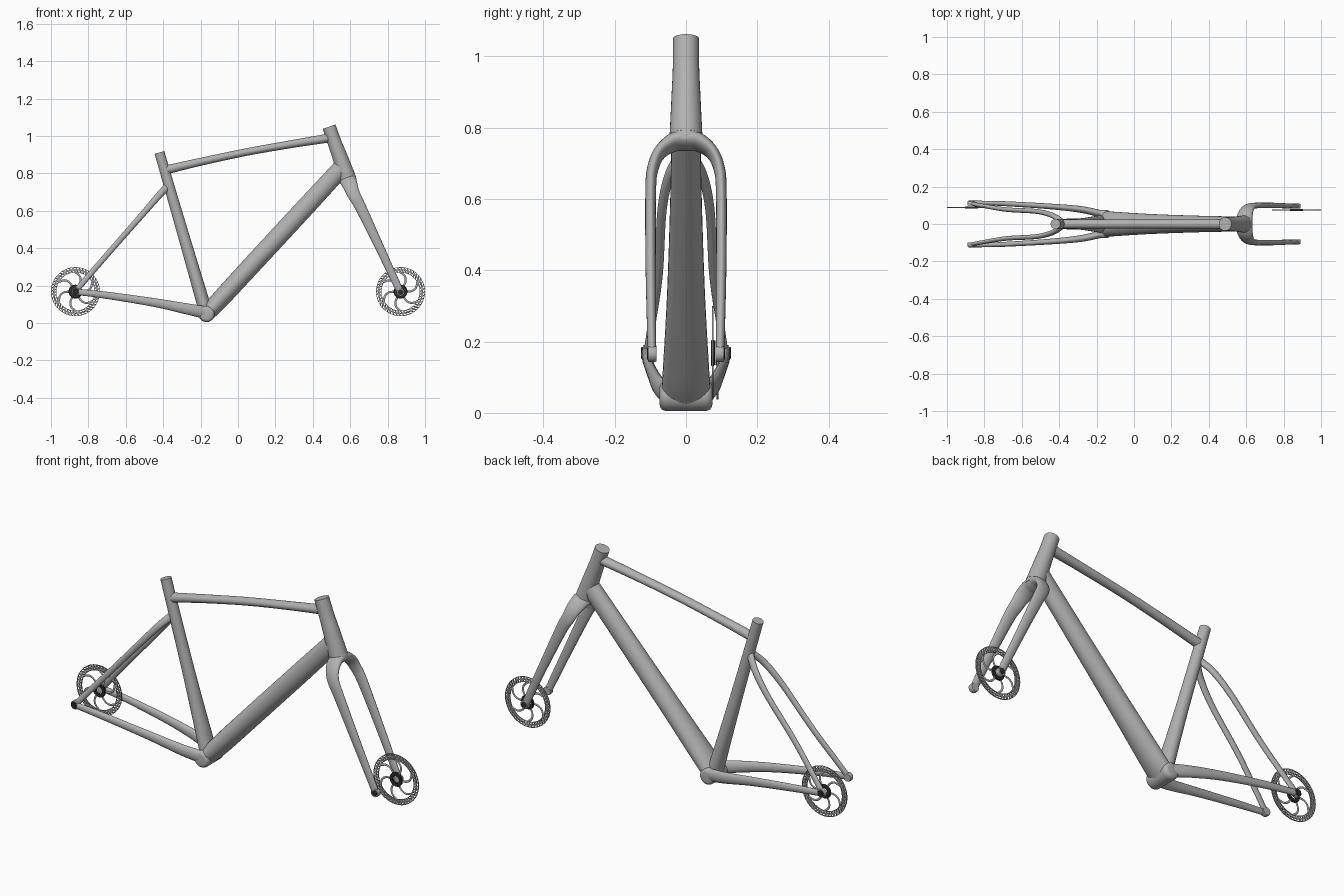
import bpy, bmesh, math
from mathutils import Vector

cube = bpy.data.objects.get("Cube")
if cube:
    bpy.data.objects.remove(cube, do_unlink=True)


def material(name, value):
    m = bpy.data.materials.new(name)
    m.use_nodes = True
    color = (value, value, value, 1)
    m.diffuse_color = color
    m.node_tree.nodes["Principled BSDF"].inputs["Base Color"].default_value = color
    return m


FRAME = material("frame grey", 0.44)
STEEL = material("rotor steel", 0.4)
DARK = material("dark metal", 0.025)
Y = Vector((0, 1, 0))


def finish(name, bm, mat):
    bmesh.ops.recalc_face_normals(bm, faces=bm.faces)
    mesh = bpy.data.meshes.new(name)
    bm.to_mesh(mesh)
    bm.free()
    mesh.materials.append(mat)
    mesh.shade_smooth()
    mesh.set_sharp_from_angle(angle=math.radians(40))
    ob = bpy.data.objects.new(name, mesh)
    bpy.context.collection.objects.link(ob)


def bridge(bm, r, q):
    n = len(r)
    for k in range(n):
        j = (k + 1) % n
        bm.faces.new((r[k], r[j], q[j], q[k]))


def spline(pts, steps):
    """Smooth path through stations of (x, y, z, radius along ref, other radius)."""
    pts = [Vector(p) for p in pts]
    pts = [2 * pts[0] - pts[1]] + pts + [2 * pts[-1] - pts[-2]]
    out = []
    for a, b, c, d in zip(pts, pts[1:], pts[2:], pts[3:]):
        for i in range(steps):
            t = i / steps
            out.append(b + (c - a) * (t / 2) + (2 * a - 5 * b + 4 * c - d) * (t * t / 2)
                       + (3 * b - a - 3 * c + d) * (t ** 3 / 2))
    return out + [pts[-2]]


def loft(name, stations, ref=Y, mat=FRAME, sides=28, steps=7):
    """Tube with an elliptical section that varies along a smooth path."""
    path = spline(stations, steps)
    centres = [Vector(s[:3]) for s in path]
    bm = bmesh.new()
    rings = []
    for i, (s, c) in enumerate(zip(path, centres)):
        t = (centres[min(i + 1, len(path) - 1)] - centres[max(i - 1, 0)]).normalized()
        u = (ref - t * ref.dot(t)).normalized()
        v = t.cross(u)
        angles = [math.tau * k / sides for k in range(sides)]
        rings.append([bm.verts.new(c + u * s[3] * math.cos(a) + v * s[4] * math.sin(a))
                      for a in angles])
    for r, q in zip(rings, rings[1:]):
        bridge(bm, r, q)
    bm.faces.new(rings[0])
    bm.faces.new(rings[-1])
    finish(name, bm, mat)


def circle(bm, x, y, z, r, n, shift=0):
    angles = [math.tau * (k + shift) / n for k in range(n)]
    return [bm.verts.new((x + r * math.cos(a), y, z + r * math.sin(a))) for a in angles]


def turned(name, x, z, profile, mat, closed=False, sides=32):
    """Part turned about a sideways axis; profile holds (radius, y) pairs."""
    bm = bmesh.new()
    rings = [circle(bm, x, y, z, r, sides) for r, y in profile]
    for r, q in zip(rings, rings[1:]):
        bridge(bm, r, q)
    if closed:
        bridge(bm, rings[-1], rings[0])
    else:
        bm.faces.new(rings[0])
        bm.faces.new(rings[-1])
    finish(name, bm, mat)


# main tubes
loft("head_tube", [(.487, 0, 1.05, .036, .036), (.515, 0, .97, .037, .037),
                   (.548, 0, .88, .041, .041), (.584, 0, .778, .046, .046)])
loft("seat_tube", [(-.42, 0, .912, .027, .027), (-.365, 0, .722, .028, .028),
                   (-.28, 0, .43, .031, .031), (-.175, 0, .07, .048, .036)])
loft("top_tube", [(-.385, 0, .819, .024, .024), (-.2, 0, .862, .023, .021),
                  (.05, 0, .915, .023, .02), (.3, 0, .959, .024, .021), (.505, 0, .992, .026, .024)])
loft("down_tube", [(-.165, 0, .05, .07, .041), (-.1, 0, .121, .065, .048),
                   (.1, 0, .338, .053, .05), (.35, 0, .608, .044, .05), (.55, 0, .825, .04, .048)])

# bottom bracket shell with rounded ends
shell = [(.024, .074), (.033, .072), (.039, .067), (.0425, .058), (.043, .045)]
turned("bottom_bracket", -.168, .048,
       [(r, -y) for r, y in shell] + shell[::-1], FRAME)

AXLE_Z = .168
REAR, FRONT = -.869, .869

# paired stays, dropouts and axle caps
for side, label in ((1, "left"), (-1, "right")):
    chain = [(-.875, .114, .168, .011, .016), (-.7, .109, .148, .013, .019),
             (-.45, .094, .11, .015, .023), (-.28, .077, .077, .018, .029), (-.16, .05, .053, .02, .034)]
    seat = [(-.875, .11, .163, .01, .015), (-.8, .096, .25, .011, .015),
            (-.68, .077, .388, .012, .015), (-.52, .067, .57, .013, .016),
            (-.43, .043, .674, .014, .018), (-.37, .0, .738, .014, .02)]
    for part, pts in (("chainstay", chain), ("seatstay", seat)):
        loft(label + "_" + part, [(x, side * y, z, a, b) for x, y, z, a, b in pts], sides=20)
    turned(label + "_rear_dropout", REAR, AXLE_Z,
           [(.02, side * .098), (.022, side * .102), (.022, side * .118), (.02, side * .121)], FRAME)
    turned(label + "_rear_axle_cap", REAR, AXLE_Z,
           [(.017, side * .119), (.017, side * .124), (.015, side * .126)], DARK)
    turned(label + "_fork_dropout", FRONT, AXLE_Z - .003,
           [(.02, side * .083), (.022, side * .086), (.022, side * .104), (.02, side * .107)], FRAME)
    turned(label + "_front_axle_cap", FRONT, AXLE_Z - .003,
           [(.015, side * .105), (.015, side * .109), (.013, side * .11)], DARK)

# fork swept as one arch from dropout to dropout, with a crown under the head tube
leg = [(.868, .095, .163, .018, .012), (.85, .096, .205, .02, .0125),
       (.75, .099, .42, .024, .0145), (.655, .099, .62, .03, .015),
       (.62, .093, .685, .034, .016), (.602, .073, .73, .039, .018), (.591, .036, .758, .044, .024)]
other = [(x, -y, z, a, b) for x, y, z, a, b in reversed(leg)]
loft("fork", leg + [(.589, 0, .763, .045, .026)] + other, ref=Vector((.94, 0, .34)))
loft("fork_crown", [(.583, 0, .78, .045, .045), (.587, 0, .769, .05, .046),
                    (.592, 0, .755, .054, .044)])


def brake_rotor(label, x, y):
    # perforated braking ring
    bm = bmesh.new()
    rings = [circle(bm, x, y - .0025, AXLE_Z, r, 44, i / 2)
             for i, r in enumerate((.102, .1165, .131))]
    for r, q in zip(rings, rings[1:]):
        bridge(bm, r, q)
    bm.normal_update()
    cells = bm.faces[:]
    bmesh.ops.inset_individual(bm, faces=cells, thickness=.0045)
    bmesh.ops.delete(bm, geom=cells, context='FACES')
    front = bmesh.ops.extrude_face_region(bm, geom=bm.faces[:], use_keep_orig=True)["geom"]
    bmesh.ops.translate(bm, vec=Y * .005,
                        verts=[v for v in front if isinstance(v, bmesh.types.BMVert)])
    finish(label + "_rotor_ring", bm, STEEL)
    # swept spokes
    for s in range(6):
        pts = []
        for r, turn in ((.03, 0), (.06, .06), (.085, .25), (.106, .55)):
            a = math.tau * s / 6 + turn
            pts.append((x + r * math.cos(a), y, AXLE_Z + r * math.sin(a), .0025, .0055))
        loft(f"{label}_rotor_spoke_{s + 1}", pts, mat=STEEL, sides=8, steps=4)
    # hollow lockring
    turned(label + "_lockring", x, AXLE_Z,
           [(.019, y - .005), (.034, y - .005), (.037, y - .002), (.037, y + .002),
            (.034, y + .006), (.019, y + .006)], DARK, closed=True)


brake_rotor("rear", REAR, .088)
brake_rotor("front", FRONT, .075)
